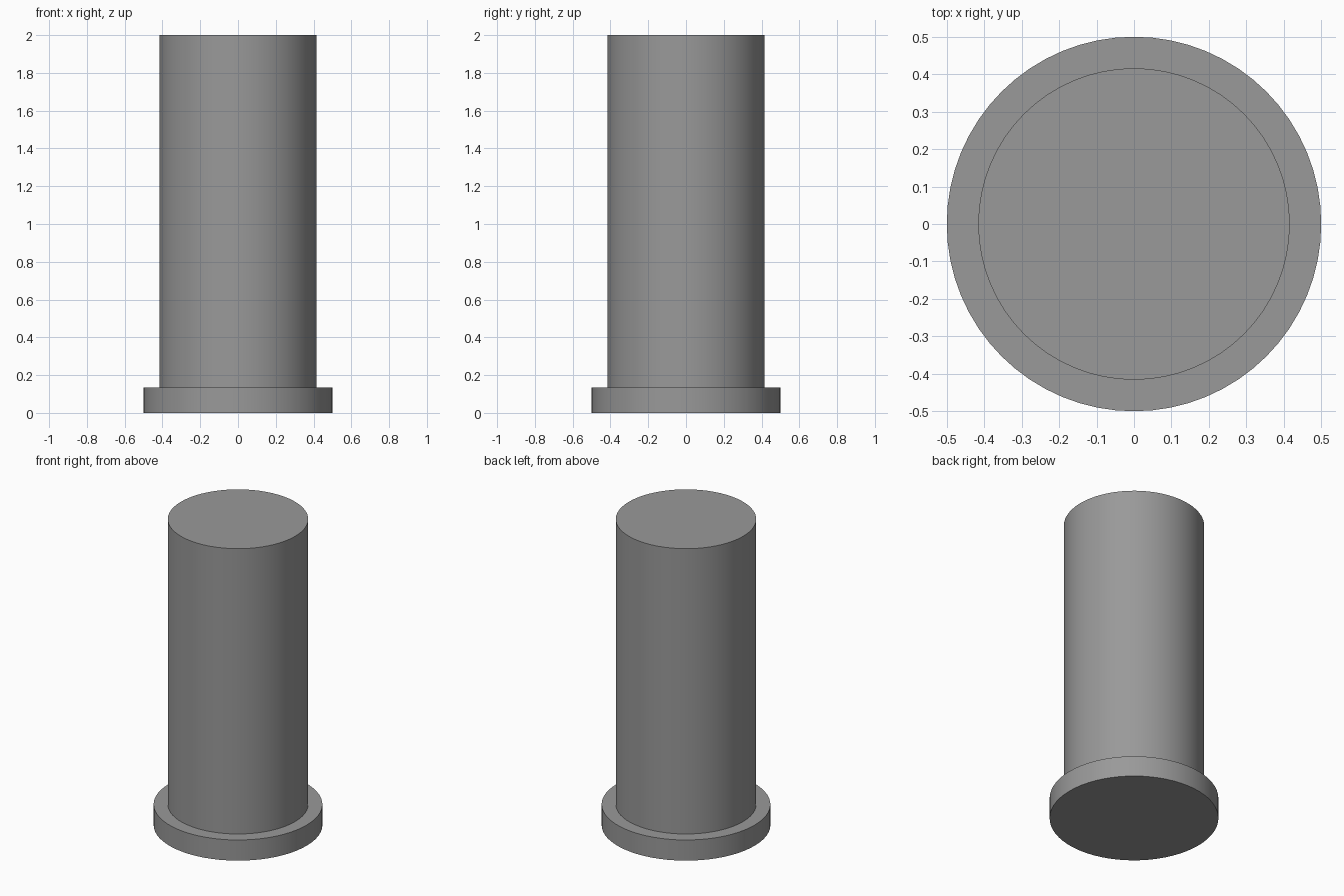
import bpy
import bmesh
import math

if "Cube" in bpy.data.objects:
    bpy.data.objects.remove(bpy.data.objects["Cube"])

SIDES = 64
# Half profile (radius, height): flange base, flange rim, shoulder, shaft, flat top
PROFILE = [(0.5, 0.0), (0.5, 0.135), (0.416, 0.135), (0.416, 2.0)]

bm = bmesh.new()

# One ring of vertices per profile point
rings = []
for radius, z in PROFILE:
    angles = [2 * math.pi * i / SIDES for i in range(SIDES)]
    rings.append([bm.verts.new((radius * math.cos(a), radius * math.sin(a), z)) for a in angles])

# Walls and shoulder between neighbouring rings
for low, high in zip(rings, rings[1:]):
    for i in range(SIDES):
        j = (i + 1) % SIDES
        bm.faces.new((low[i], low[j], high[j], high[i]))

# Flat end caps
bm.faces.new(rings[0][::-1])
bm.faces.new(rings[-1])

mesh = bpy.data.meshes.new("flanged_pin")
bm.to_mesh(mesh)
bm.free()
pin = bpy.data.objects.new("flanged_pin", mesh)
bpy.context.collection.objects.link(pin)

# Dark grey metal colour
dark_grey = bpy.data.materials.new("dark_grey")
dark_grey.diffuse_color = (0.32, 0.32, 0.32, 1.0)
dark_grey.use_nodes = True
dark_grey.node_tree.nodes["Principled BSDF"].inputs["Base Color"].default_value = dark_grey.diffuse_color
mesh.materials.append(dark_grey)

# Smooth round walls, sharp rims
bpy.context.view_layer.objects.active = pin
pin.select_set(True)
bpy.ops.object.shade_smooth_by_angle(angle=math.radians(30))
